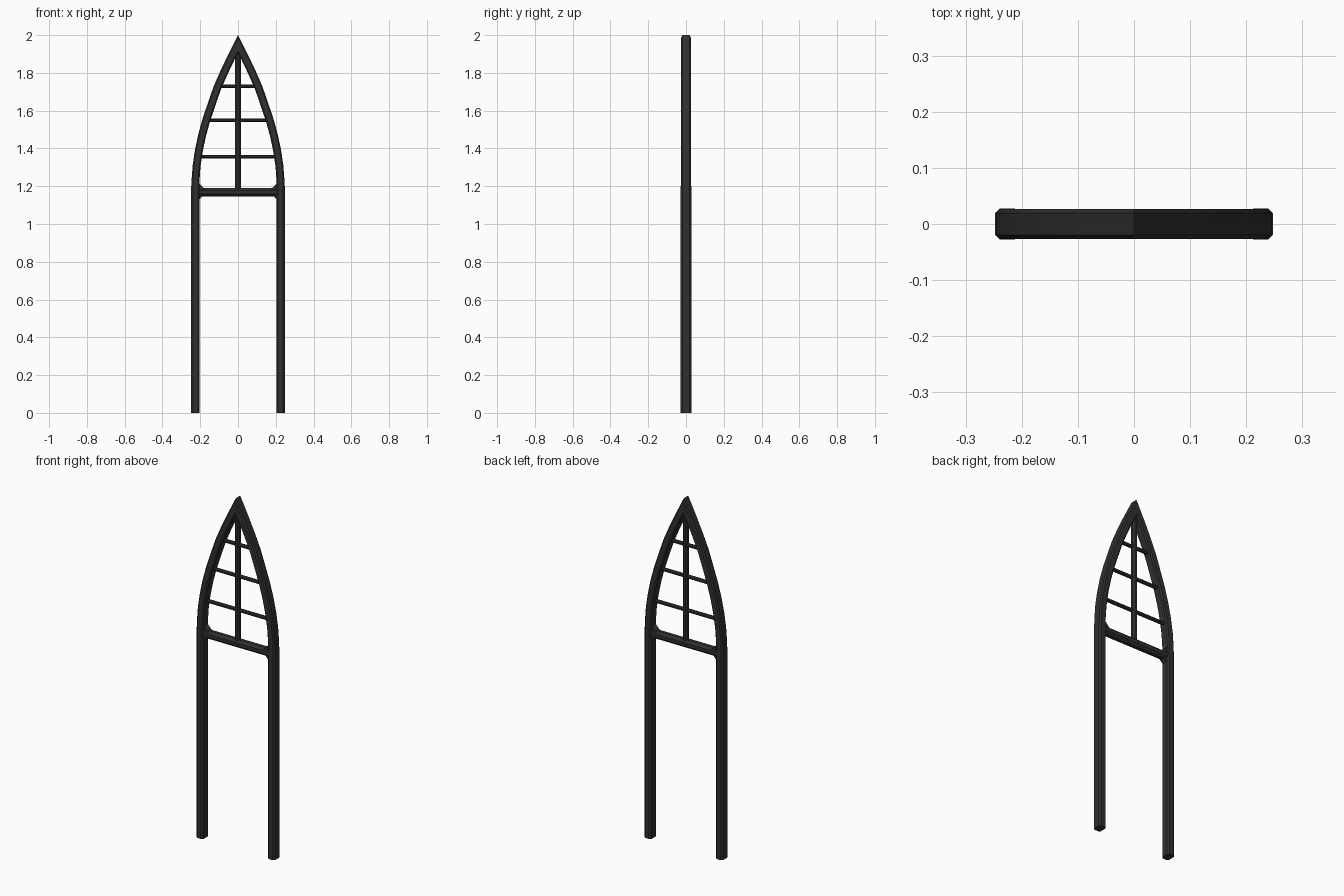
import bpy
import bmesh
from math import pi, cos, sin
from mathutils import Vector

cube = bpy.data.objects.get("Cube")
if cube:
    bpy.data.objects.remove(cube)

iron = bpy.data.materials.new("dark_iron")
iron.use_nodes = True
colour = (0.03, 0.03, 0.031, 1)
iron.diffuse_color = colour
iron.node_tree.nodes["Principled BSDF"].inputs["Base Color"].default_value = colour


def finish(bm, name):
    bmesh.ops.recalc_face_normals(bm, faces=bm.faces)
    mesh = bpy.data.meshes.new(name)
    bm.to_mesh(mesh)
    bm.free()
    mesh.materials.append(iron)
    obj = bpy.data.objects.new(name, mesh)
    bpy.context.collection.objects.link(obj)
    bpy.ops.object.select_all(action="DESELECT")
    obj.select_set(True)
    bpy.context.view_layer.objects.active = obj
    bpy.ops.object.shade_smooth_by_angle(angle=pi / 6)
    return obj


def chamfered(w, d, c):
    """Rectangle section with cut corners: (across, depth) pairs."""
    return [(w, c - d), (w, d - c), (w - c, d), (c - w, d),
            (-w, d - c), (-w, c - d), (c - w, -d), (w - c, -d)]


def circle(r, n=8):
    return [(r * cos((i + .5) * 2 * pi / n), r * sin((i + .5) * 2 * pi / n)) for i in range(n)]


def sweep(name, path, section, end_normal=None):
    """Carry a section along a path of (x, z) points in the y = 0 plane."""
    bm = bmesh.new()
    pts = [Vector(p) for p in path]
    rings = []
    for i, p in enumerate(pts):
        t = (pts[min(i + 1, len(pts) - 1)] - pts[max(i - 1, 0)]).normalized()
        n = Vector((t.y, -t.x))
        if end_normal and i == len(pts) - 1:
            n = Vector(end_normal)
        rings.append([bm.verts.new((p.x + n.x * a, b, p.y + n.y * a)) for a, b in section])
    k = len(section)
    for r, s in zip(rings, rings[1:]):
        for j in range(k):
            bm.faces.new((r[j], r[(j + 1) % k], s[(j + 1) % k], s[j]))
    bm.faces.new(rings[0])
    bm.faces.new(rings[-1])
    return finish(bm, name)


def gusset(name, side, up):
    """Small corner web between a leg and the crossbar."""
    bm = bmesh.new()
    z = 1.168 + up * 0.015
    size = 0.042 if up > 0 else 0.034
    outline = [(0.215, z), (0.215 - size, z), (0.215, z + up * size)]
    face = bm.faces.new([bm.verts.new((side * x, -0.017, h)) for x, h in outline])
    ext = bmesh.ops.extrude_face_region(bm, geom=[face])
    moved = [v for v in ext["geom"] if isinstance(v, bmesh.types.BMVert)]
    bmesh.ops.translate(bm, vec=(0, 0.034, 0), verts=moved)
    finish(bm, name)


# Legs, pointed arch halves and corner webs, one set per side
ARCH = [(0.225, 1.17), (0.225, 1.23), (0.219, 1.31), (0.207, 1.39), (0.19, 1.47),
        (0.168, 1.55), (0.141, 1.63), (0.11, 1.72), (0.075, 1.80), (0.037, 1.88), (0, 1.95)]
for side, label in ((1, "left"), (-1, "right")):
    sweep(label + "_leg", [(side * 0.226, 0), (side * 0.226, 1.2)], chamfered(0.022, 0.028, 0.009))
    sweep(label + "_arch", [(side * x, z) for x, z in ARCH],
          chamfered(0.021, 0.0265, 0.007), (0, side * 2.38))
    gusset(label + "_upper_web", side, 1)
    gusset(label + "_lower_web", side, -1)

# Main crossbar and centre upright
sweep("crossbar", [(-0.22, 1.168), (0.22, 1.168)], circle(0.0245))
sweep("centre_upright", [(0, 1.17), (0, 1.93)], circle(0.0165))

# Thin rungs inside the arch
for name, z, half in (("lower_rung", 1.356, 0.205), ("middle_rung", 1.549, 0.163), ("upper_rung", 1.729, 0.103)):
    sweep(name, [(-half, z), (half, z)], circle(0.0105))
